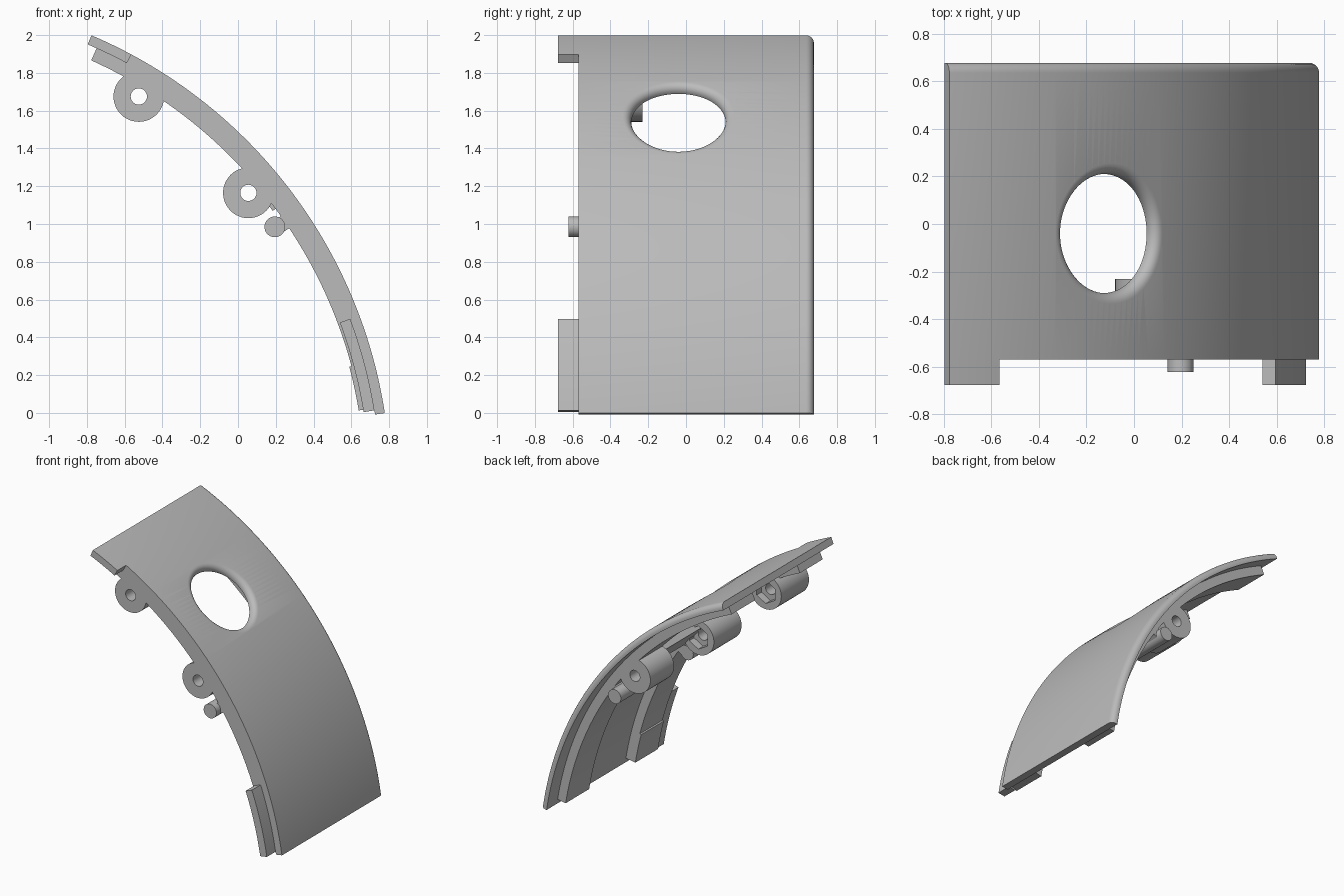
import bpy
import bmesh
from math import radians, cos, sin, pi
from mathutils import Matrix, Vector

if "Cube" in bpy.data.objects:
    bpy.data.objects.remove(bpy.data.objects["Cube"], do_unlink=True)

# One grey plastic
grey = bpy.data.materials.new("grey plastic")
grey.use_nodes = True
colour = (0.5, 0.5, 0.5, 1)
grey.diffuse_color = colour
grey.node_tree.nodes["Principled BSDF"].inputs["Base Color"].default_value = colour

# Arc axis and layer radii
CX, CZ = -1.793, -0.394
R_OUT, R_MID, R_IN = 2.6, 2.548, 2.478
FRONT, BACK = -0.57, 0.677


def polar(r, deg, y=0.0):
    a = radians(deg)
    return Vector((CX + r * cos(a), y, CZ + r * sin(a)))


def finish(name, bm):
    bmesh.ops.recalc_face_normals(bm, faces=bm.faces)
    mesh = bpy.data.meshes.new(name)
    bm.to_mesh(mesh)
    bm.free()
    mesh.materials.append(grey)
    ob = bpy.data.objects.new(name, mesh)
    bpy.context.collection.objects.link(ob)
    return ob


def select(ob):
    bpy.ops.object.select_all(action='DESELECT')
    ob.select_set(True)
    bpy.context.view_layer.objects.active = ob


def smooth(ob):
    select(ob)
    bpy.ops.object.shade_smooth_by_angle(angle=radians(30))
    return ob


def cut(ob, *cutters):
    for c in cutters:
        select(ob)
        mod = ob.modifiers.new("cut", 'BOOLEAN')
        mod.operation, mod.solver, mod.object = 'DIFFERENCE', 'EXACT', c
        bpy.ops.object.modifier_apply(modifier=mod.name)
        bpy.data.objects.remove(c, do_unlink=True)


def sweep(name, profile, a0, a1, step=0.7):
    """Sweep a (radius, y) profile around the arc axis."""
    bm = bmesh.new()
    n = max(2, round((a1 - a0) / step))
    rings = [[bm.verts.new(polar(r, a0 + (a1 - a0) * i / n, y)) for r, y in profile]
             for i in range(n + 1)]
    k = len(profile)
    for p, q in zip(rings, rings[1:]):
        for j in range(k):
            bm.faces.new((p[j], p[(j + 1) % k], q[(j + 1) % k], q[j]))
    bm.faces.new(rings[0])
    bm.faces.new(rings[-1])
    return finish(name, bm)


def band(name, r0, r1, y0, y1, a0, a1):
    return smooth(sweep(name, [(r0, y0), (r1, y0), (r1, y1), (r0, y1)], a0, a1))


def rod(name, x, z, r, y0, y1, sides=40):
    bm = bmesh.new()
    place = Matrix.Translation((x, (y0 + y1) / 2, z)) @ Matrix.Rotation(pi / 2, 4, 'X')
    bmesh.ops.create_cone(bm, cap_ends=True, segments=sides, radius1=r, radius2=r,
                          depth=y1 - y0, matrix=place)
    return finish(name, bm)


# Curved panel with a rounded back edge
F = 0.042
edge = [(R_OUT - F + F * cos(t * pi / 12), BACK - F + F * sin(t * pi / 12)) for t in range(7)]
panel = sweep("panel", [(R_MID, FRONT), (R_OUT, FRONT)] + edge + [(R_MID, BACK)], 8.7, 66.96)

# Round opening with a flared rim that follows the panel's curve
HOLE_A, HOLE_Y, HOLE_R, FLARE = 49.2, -0.04, 0.25, 0.045
outline = [(HOLE_R, -0.2), (HOLE_R, -FLARE)]
outline += [(HOLE_R + FLARE * (1 - cos(t * pi / 12)), FLARE * (sin(t * pi / 12) - 1))
            for t in range(1, 7)]
outline.append((HOLE_R + FLARE, 0.1))
u_dir = Vector((-sin(radians(HOLE_A)), 0, cos(radians(HOLE_A))))
n_dir = Vector((cos(radians(HOLE_A)), 0, sin(radians(HOLE_A))))
bm = bmesh.new()
SEG = 72
rings = []
for r, h in outline:
    ring = []
    for i in range(SEG):
        u, v = r * cos(2 * pi * i / SEG), r * sin(2 * pi * i / SEG)
        ring.append(bm.verts.new(polar(R_OUT, HOLE_A, HOLE_Y + v) + u_dir * u
                                 + n_dir * (h - u * u / (2 * R_OUT))))
    rings.append(ring)
for p, q in zip(rings, rings[1:]):
    for i in range(SEG):
        j = (i + 1) % SEG
        bm.faces.new((p[i], p[j], q[j], q[i]))
bm.faces.new(rings[0])
bm.faces.new(rings[-1])
cut(panel, finish("opening_cutter", bm))
smooth(panel)

# Two inner ribs along the arc
RIBS = {"front": (FRONT, -0.29), "back": (0.26, 0.55)}
for side, (y0, y1) in RIBS.items():
    band(side + "_rib", R_IN, R_MID + 0.01, y0, y1, 9.5, 65.8)

# Overlapping end tabs at the front and the thin pad on the lower rib
band("upper_tab", R_MID, R_OUT, -0.677, FRONT + 0.01, 61.8, 66.96)
band("lower_tab", R_IN + 0.012, R_MID, -0.677, FRONT + 0.01, 9.2, 20.5)
band("lower_pad", R_IN - 0.012, R_IN + 0.02, FRONT, -0.29, 9.5, 15)

# Screw bosses; the front ones have a hexagonal nut pocket facing back
BOSSES = [("upper_front_boss", -0.525, 1.675, FRONT, -0.23, True),
          ("lower_front_boss", 0.055, 1.165, FRONT, -0.23, True),
          ("lower_back_boss", 0.055, 1.165, 0.26, 0.55, False)]
for name, x, z, y0, y1, pocket in BOSSES:
    boss = rod(name, x, z, 0.134, y0, y1, 48)
    cutters = [rod("bore_cutter", x, z, 0.043, y0 - 0.1, y1 + 0.1, 28)]
    if pocket:
        cutters.append(rod("pocket_cutter", x, z, 0.09, y1 - 0.06, y1 + 0.1, 6))
    cut(boss, *cutters)
    smooth(boss)

# Locating pegs, each joined to its rib by a narrow web
for side, (y0, y1) in RIBS.items():
    p0, p1 = (y0 - 0.052, y1) if side == "front" else (y0, y1 + 0.05)
    smooth(rod(side + "_peg", 0.195, 0.985, 0.055, p0, p1, 32))
    band(side + "_peg_web", 2.42, R_IN + 0.02, y0, y1, 33.6, 35.4)

# Cross bar between the lower bosses
band("cross_bar", 2.46, R_MID + 0.01, -0.29, 0.26, 36.5, 41)
